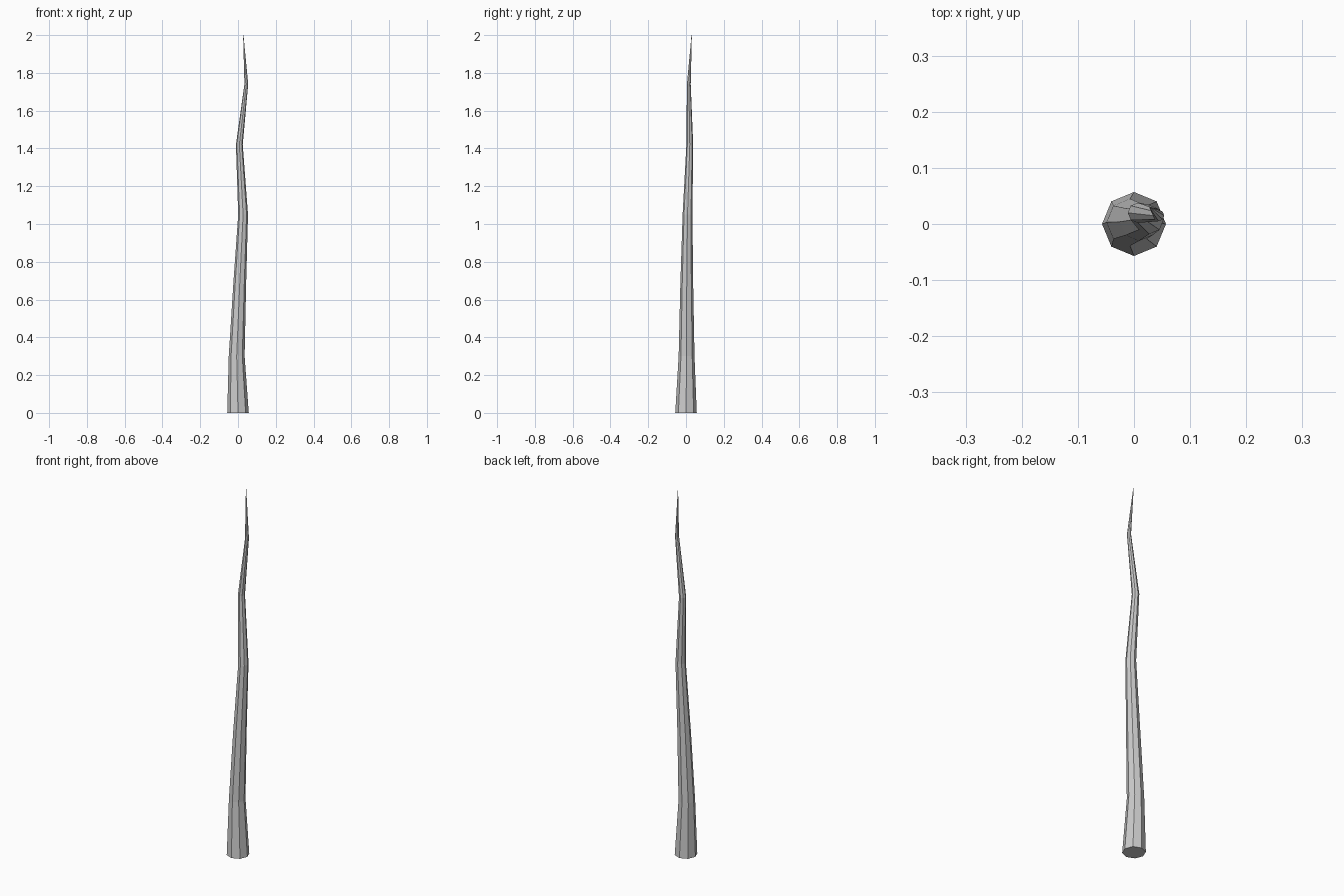
import bpy, bmesh
from math import cos, sin, pi

if "Cube" in bpy.data.objects:
    bpy.data.objects.remove(bpy.data.objects["Cube"])

SIDES = 8
# Centre x, centre y, height, radius of each ring along the crooked shaft
RINGS = [
    (0.0, 0.0, 0.0, 0.057),
    (-0.007, 0.003, 0.30, 0.042),
    (0.009, 0.004, 0.68, 0.034),
    (0.027, 0.008, 1.05, 0.026),
    (0.007, 0.020, 1.42, 0.018),
    (0.044, 0.015, 1.74, 0.010),
    (0.028, 0.030, 2.0, 0.001),
]

bm = bmesh.new()
loops = []
for x, y, z, r in RINGS:
    loops.append([bm.verts.new((x + r * cos(2 * pi * i / SIDES),
                                y + r * sin(2 * pi * i / SIDES), z))
                  for i in range(SIDES)])

# Side panels between neighbouring rings
for low, high in zip(loops, loops[1:]):
    for i in range(SIDES):
        j = (i + 1) % SIDES
        bm.faces.new((low[i], low[j], high[j], high[i]))

# End caps
bm.faces.new(loops[0][::-1])
bm.faces.new(loops[-1])

mesh = bpy.data.meshes.new("tapered_crooked_shaft")
bm.to_mesh(mesh)
bm.free()
shaft = bpy.data.objects.new("tapered_crooked_shaft", mesh)
bpy.context.collection.objects.link(shaft)
